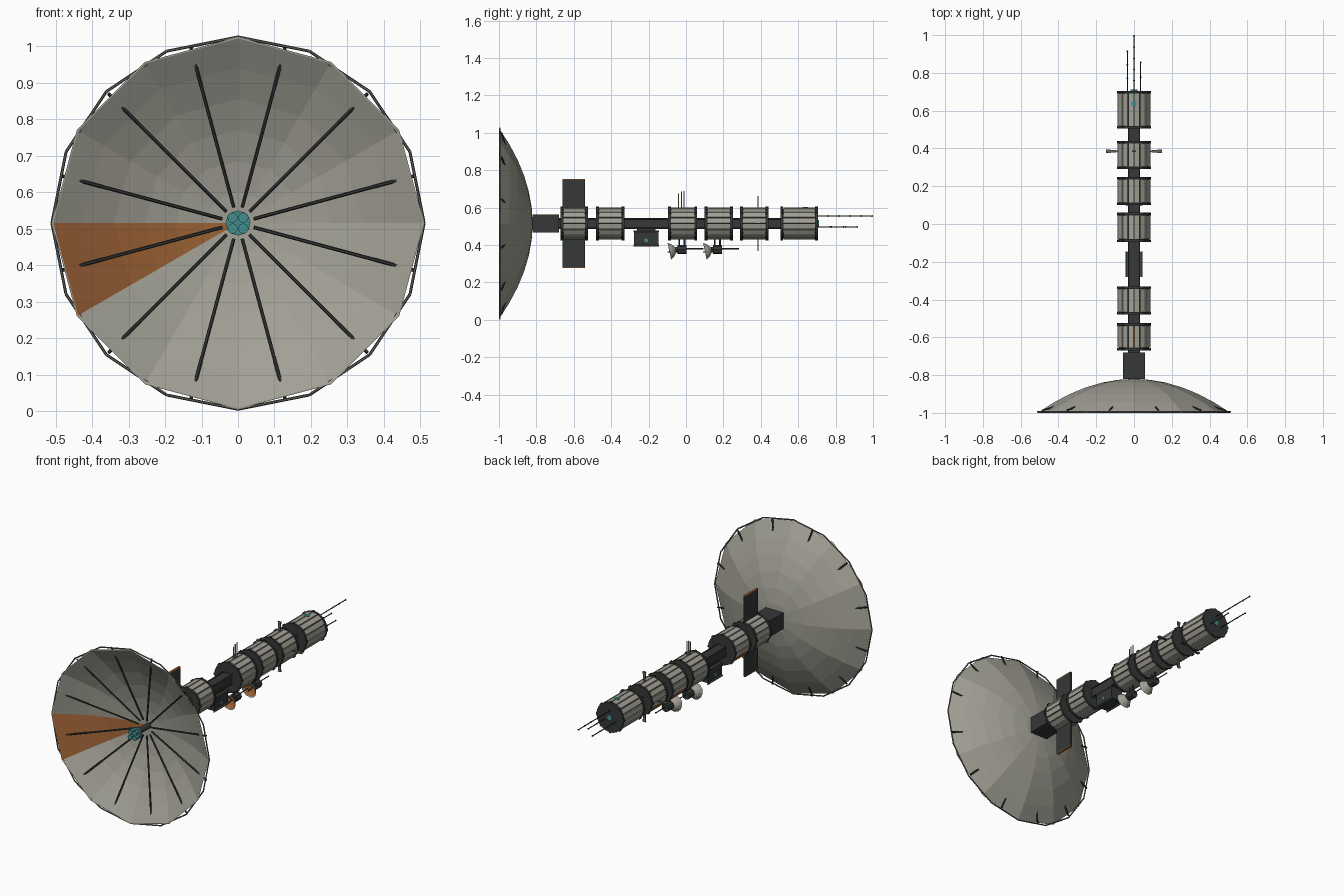
import bpy, bmesh, math
from mathutils import Vector, Matrix

if "Cube" in bpy.data.objects:
    bpy.data.objects.remove(bpy.data.objects["Cube"])

ZC = 0.515  # height of the main axis


def material(name, rgb):
    m = bpy.data.materials.new(name)
    m.diffuse_color = (*rgb, 1)
    m.use_nodes = True
    m.node_tree.nodes["Principled BSDF"].inputs["Base Color"].default_value = m.diffuse_color
    return m


GREY = material("warm_grey", (0.36, 0.35, 0.30))
DARK = material("dark_metal", (0.035, 0.04, 0.038))
MID = material("mid_metal", (0.13, 0.13, 0.115))
ORANGE = material("orange", (0.33, 0.12, 0.035))
TEAL = material("teal", (0.06, 0.27, 0.27))


def finish(bm, name, mats):
    bmesh.ops.recalc_face_normals(bm, faces=bm.faces)
    me = bpy.data.meshes.new(name)
    bm.to_mesh(me)
    bm.free()
    for m in mats:
        me.materials.append(m)
    ob = bpy.data.objects.new(name, me)
    bpy.context.collection.objects.link(ob)
    return ob


def add_box(bm, c, s, rot=Matrix(), mi=0):
    r = bmesh.ops.create_cube(bm, size=1, matrix=rot @ Matrix.Translation(c) @ Matrix.Diagonal((*s, 1)))
    for f in {f for v in r["verts"] for f in v.link_faces}:
        f.material_index = mi


def add_rod(bm, a, b, r, n=6, r2=None):
    a, b = Vector(a), Vector(b)
    d = b - a
    mat = Matrix.Translation((a + b) / 2) @ d.to_track_quat('Z', 'Y').to_matrix().to_4x4()
    bmesh.ops.create_cone(bm, cap_ends=True, segments=n, radius1=r, radius2=r if r2 is None else r2,
                          depth=d.length, matrix=mat)


def add_ball(bm, p, r):
    bmesh.ops.create_icosphere(bm, subdivisions=1, radius=r, matrix=Matrix.Translation(p))


def box(name, c, s, mat):
    bm = bmesh.new()
    add_box(bm, c, s)
    return finish(bm, name, [mat])


def rod(name, a, b, r, mat, n=12):
    bm = bmesh.new()
    add_rod(bm, a, b, r, n)
    return finish(bm, name, [mat])


def lathe(name, prof, n, mats, pick=None, cx=0, cz=ZC):
    """Closed (y, r) profile turned about an axis along y; pick(segment, row) gives the material."""
    bm = bmesh.new()
    rows = []
    for y, r in prof:
        rows.append([bm.verts.new((cx + r * math.cos(2 * math.pi * i / n), y,
                                   cz + r * math.sin(2 * math.pi * i / n))) for i in range(n)])
    for j in range(len(rows)):
        p, q = rows[j], rows[(j + 1) % len(rows)]
        for i in range(n):
            k = (i + 1) % n
            f = bm.faces.new((p[i], p[k], q[k], q[i]))
            f.material_index = pick(i, j) if pick else 0
    bmesh.ops.remove_doubles(bm, verts=bm.verts, dist=1e-5)
    return finish(bm, name, mats)


def polar(r, a, y):
    return (r * math.cos(a), y, ZC + r * math.sin(a))


# main dish: 12 flat gores, one orange on the inside
radii = [0.0, 0.085, 0.17, 0.255, 0.34, 0.425, 0.51]
outer = [(-0.82 - 0.18 * (r / 0.51) ** 2, r) for r in radii]
inner = [(y - 0.007 if r < 0.5 else y, r if r < 0.5 else r - 0.004) for y, r in reversed(outer)]
lathe("main_dish", outer + inner, 12, [GREY, ORANGE],
      lambda i, j: 1 if i == 6 and 7 <= j <= 12 else 0)

# dish ribs and rim hoop
bm = bmesh.new()
for k in range(12):
    a = math.radians(15 + 30 * k)
    add_rod(bm, polar(0.045, a, -0.86), polar(0.502, a, -0.986), 0.005)
finish(bm, "dish_ribs", [DARK])
bm = bmesh.new()
for k in range(16):
    a, b = (2 * math.pi * i / 16 for i in (k, k + 1))
    add_rod(bm, polar(0.51, a, -0.994), polar(0.51, b, -0.994), 0.004)
finish(bm, "rim_hoop", [MID])

# feed horns at the dish centre
rod("feed_boom", (0, -0.94, ZC), (0, -0.80, ZC), 0.016, DARK)
rod("feed_plate", (0, -0.95, ZC), (0, -0.937, ZC), 0.034, TEAL)
bm = bmesh.new()
for k in range(4):
    a = math.radians(45 + 90 * k)
    add_rod(bm, polar(0.021, a, -0.98), polar(0.021, a, -0.945), 0.014, 12, 0.009)
finish(bm, "feed_horns", [TEAL])

# spine and dish mount
box("spine", (0, -0.06, ZC), (0.055, 1.5, 0.05), DARK)
box("dish_mount", (0, -0.75, ZC), (0.115, 0.14, 0.095), DARK)
bm = bmesh.new()
for sx in (-1, 1):
    for sz in (-1, 1):
        add_rod(bm, (sx * 0.028, -0.82, ZC + sz * 0.026), (sx * 0.028, 0.7, ZC + sz * 0.026), 0.004)
finish(bm, "spine_rails", [DARK])


# drum modules: dark core, end flanges, grey slats around
def drum(idx, y0, y1):
    core = [(y0, 0), (y0, 0.087), (y0 + 0.012, 0.087), (y0 + 0.012, 0.079),
            (y1 - 0.012, 0.079), (y1 - 0.012, 0.087), (y1, 0.087), (y1, 0)]
    lathe(f"drum_core_{idx}", core, 24, [DARK])
    bm = bmesh.new()
    for k in range(16):
        a = 2 * math.pi * (k + 0.5) / 16
        rot = Matrix.Translation((0, 0, ZC)) @ Matrix.Rotation(-a, 4, 'Y')
        mi = 1 if k == 9 and idx in (1, 3, 4) else 0
        add_box(bm, (0.081, (y0 + y1) / 2, 0), (0.008, y1 - y0 - 0.03, 0.028), rot, mi)
    finish(bm, f"drum_slats_{idx}", [GREY, ORANGE])
    bm = bmesh.new()
    for k in range(8):
        rot = Matrix.Translation((0, 0, ZC)) @ Matrix.Rotation(math.pi * k / 4, 4, 'Y')
        for y in (y0 + 0.007, y1 - 0.007):
            add_box(bm, (0.086, y, 0), (0.01, 0.014, 0.012), rot)
    finish(bm, f"drum_clamps_{idx}", [DARK])


for i, (y0, y1) in enumerate([(-0.67, -0.525), (-0.48, -0.33), (-0.095, 0.06),
                              (0.10, 0.25), (0.29, 0.44), (0.505, 0.705)]):
    drum(i, y0, y1)

# upright radiator panels with orange edges
for nm, s in (("upper", 1), ("lower", -1)):
    box(nm + "_radiator", (0, -0.6, ZC + s * 0.157), (0.012, 0.12, 0.153), DARK)
    box(nm + "_radiator_edge", (0, -0.6, ZC + s * 0.235), (0.013, 0.12, 0.005), ORANGE)

# instrument box under the spine with teal lenses
box("instrument_box", (0, -0.213, 0.438), (0.075, 0.13, 0.075), DARK)
bm = bmesh.new()
for sx in (-1, 1):
    for z in (0.397, 0.474):
        add_rod(bm, (sx * 0.04, -0.28, z), (sx * 0.04, -0.145, z), 0.005)
finish(bm, "instrument_rails", [MID])
rod("instrument_lens", (-0.041, -0.213, 0.425), (0.041, -0.213, 0.425), 0.01, TEAL)
box("instrument_hanger", (0, -0.213, 0.485), (0.045, 0.1, 0.03), DARK)

# small dishes hung beneath two drums
for nm, y in (("front", -0.02), ("rear", 0.17)):
    small = [(y - 0.03, 0.0), (y - 0.034, 0.012), (y - 0.05, 0.033), (y - 0.07, 0.046),
             (y - 0.067, 0.042), (y - 0.052, 0.029), (y - 0.038, 0.01), (y - 0.036, 0.0)]
    ob = lathe(nm + "_small_dish", small, 12, [GREY, ORANGE], lambda i, j: 1 if 4 <= j <= 6 else 0, 0, 0.0)
    piv = Matrix.Translation((0, y - 0.03, 0))
    ob.matrix_world = Matrix.Translation((0, 0, 0.375)) @ piv @ Matrix.Rotation(math.radians(12), 4, 'X') @ piv.inverted()
    bm = bmesh.new()
    add_rod(bm, (0, y - 0.035, 0.375), (0, y, 0.375), 0.015, 8)
    add_rod(bm, (0, y - 0.025, 0.375), (0, y + 0.022, 0.375), 0.024, 8)
    for dy in (-0.016, 0.012):
        add_rod(bm, (0, y + dy, 0.375), (0, y + dy, 0.44), 0.005)
    add_rod(bm, (0, y + 0.02, 0.38), (0, y + 0.11, 0.38), 0.003)
    add_rod(bm, (0, y - 0.03, 0.372), (0, y - 0.078, 0.362), 0.003)
    add_ball(bm, (0, y + 0.11, 0.38), 0.005)
    finish(bm, nm + "_small_dish_mount", [DARK])

# whip antennas on top
bm = bmesh.new()
for y, h in ((-0.04, 0.675), (-0.025, 0.685), (-0.01, 0.69)):
    add_rod(bm, (0, y, 0.59), (0, y, h), 0.003)
finish(bm, "top_whips", [GREY])

# four flared blades around the fifth drum
bm = bmesh.new()
for k in range(4):
    rot = Matrix.Translation((0, 0.385, ZC)) @ Matrix.Rotation(math.pi * k / 2, 4, 'Y')
    vs = [bm.verts.new(rot @ Vector(p)) for p in
          [(x, sy * (0.003 if k % 2 else w), sz * (w if k % 2 else 0.003))
           for x, w in ((0.08, 0.004), (0.147, 0.010)) for sy, sz in ((-1, -1), (1, -1), (1, 1), (-1, 1))]]
    for f in ((0, 1, 2, 3), (4, 5, 6, 7), (0, 1, 5, 4), (1, 2, 6, 5), (2, 3, 7, 6), (3, 0, 4, 7)):
        bm.faces.new([vs[i] for i in f])
finish(bm, "blade_antennas", [MID])

# tail antennas with beads
bm = bmesh.new()
for x, z, y1 in ((0, 0.555, 0.995), (-0.035, 0.497, 0.915), (0.035, 0.497, 0.855)):
    add_rod(bm, (x, 0.70, z), (x, y1, z), 0.003)
    n = int((y1 - 0.70) / 0.055)
    for k in range(1, n + 1):
        add_ball(bm, (x, 0.70 + (y1 - 0.70) * k / n, z), 0.0055)
finish(bm, "tail_antennas", [DARK])

# teal lights on the last drum
rod("tail_light", (0, 0.70, ZC), (0, 0.711, ZC), 0.018, TEAL)
rod("top_light", (0, 0.637, ZC + 0.07), (0, 0.637, ZC + 0.088), 0.015, TEAL)
